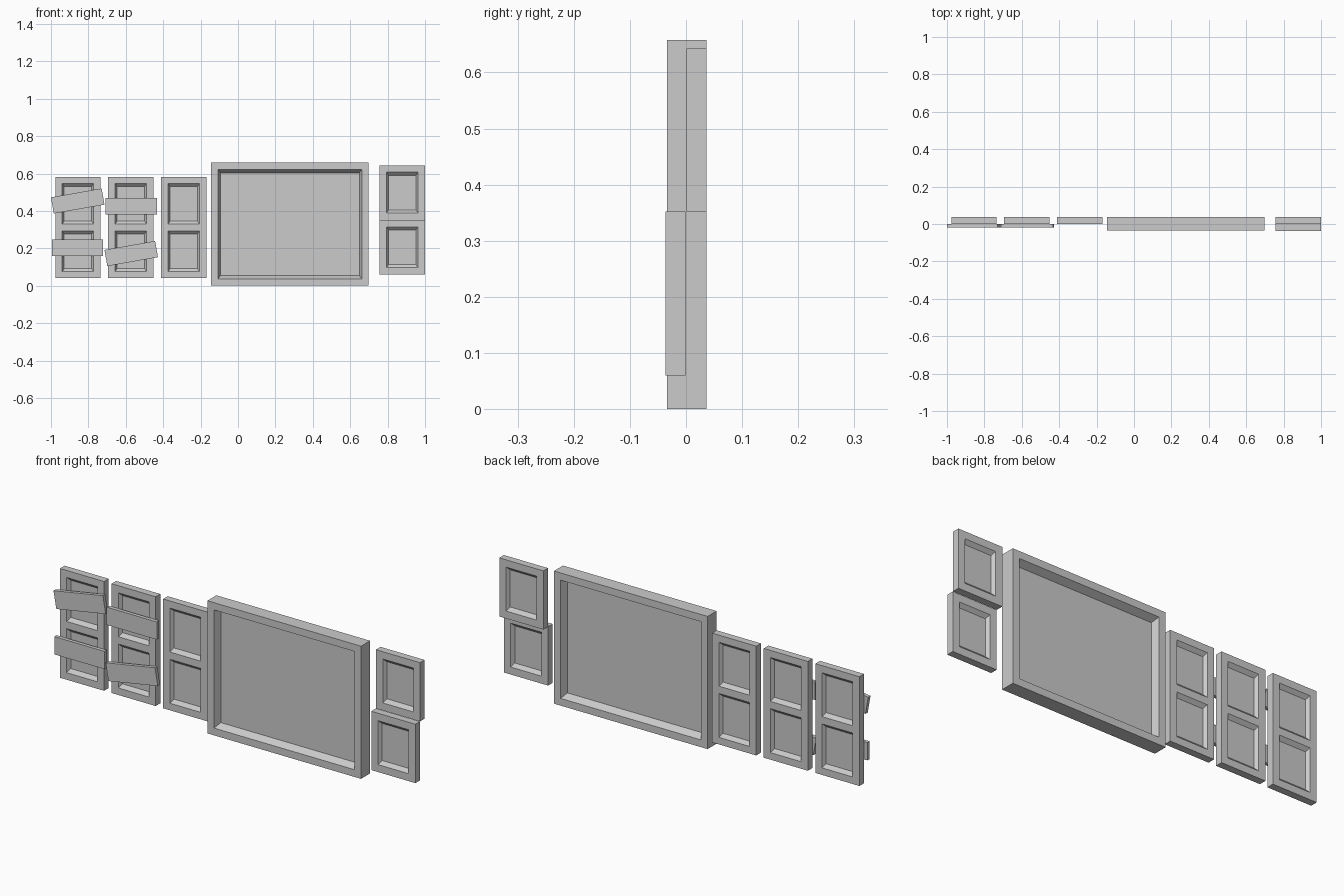
import bpy, bmesh, math
from mathutils import Matrix

if "Cube" in bpy.data.objects:
    bpy.data.objects.remove(bpy.data.objects["Cube"])


def finish(name, bm):
    bmesh.ops.remove_doubles(bm, verts=bm.verts, dist=1e-5)
    bmesh.ops.recalc_face_normals(bm, faces=bm.faces)
    me = bpy.data.meshes.new(name)
    bm.to_mesh(me)
    bm.free()
    ob = bpy.data.objects.new(name, me)
    bpy.context.collection.objects.link(ob)
    return ob


def window(name, x, z, y, margin, openings, slope, pane=0.003):
    """Framed slab with sloped recesses on both sides down to a thin pane."""
    bm = bmesh.new()

    def quad(*pts):
        bm.faces.new([bm.verts.new(p) for p in pts])

    xs = [x[0], x[0] + margin, x[1] - margin, x[1]]
    zs = [z[0]] + [v for o in openings for v in o] + [z[1]]
    mid = (y[0] + y[1]) / 2
    dx, dz = slope
    for yy, yp in ((y[0], mid - pane / 2), (y[1], mid + pane / 2)):
        for i in range(3):
            for j in range(len(zs) - 1):
                a, b, c, d = xs[i], xs[i + 1], zs[j], zs[j + 1]
                outer = [(a, yy, c), (b, yy, c), (b, yy, d), (a, yy, d)]
                if i == 1 and j % 2 == 1:
                    # sloped reveal and pane
                    inner = [(a + dx, yp, c + dz), (b - dx, yp, c + dz),
                             (b - dx, yp, d - dz), (a + dx, yp, d - dz)]
                    for k in range(4):
                        n = (k + 1) % 4
                        quad(outer[k], outer[n], inner[n], inner[k])
                    quad(*inner)
                else:
                    quad(*outer)
    # outer edges of the slab
    for xx in x:
        for c, d in zip(zs, zs[1:]):
            quad((xx, y[0], c), (xx, y[1], c), (xx, y[1], d), (xx, y[0], d))
    for zz in z:
        for a, b in zip(xs, xs[1:]):
            quad((a, y[0], zz), (b, y[0], zz), (b, y[1], zz), (a, y[1], zz))
    return finish(name, bm)


def plank(name, x, z, angle):
    bm = bmesh.new()
    mat = (Matrix.Translation((x, -0.0085, z))
           @ Matrix.Rotation(-math.radians(angle), 4, 'Y')
           @ Matrix.Diagonal((0.275, 0.018, 0.088, 1)))
    bmesh.ops.create_cube(bm, size=1, matrix=mat)
    return finish(name, bm)


BACK = (0.0005, 0.0365)
FRONT = (-0.0365, -0.0005)
SMALL = (0.011, 0.017)

# large picture window
window("picture_window", (-0.144, 0.699), (0.0, 0.658), (-0.034, 0.0365),
       0.037, [(0.036, 0.622)], (0.013, 0.018))

# three two-pane windows
for i, x0 in enumerate((-0.977, -0.694, -0.411)):
    window(f"two_pane_window_{i + 1}", (x0, x0 + 0.242), (0.04, 0.582), BACK,
           0.037, [(0.075, 0.293), (0.329, 0.547)], SMALL)

# sliding sash window: upper at the back, lower in front
window("upper_sash", (0.757, 0.999), (0.352, 0.643), BACK, 0.037,
       [(0.389, 0.607)], SMALL)
window("lower_sash", (0.757, 0.999), (0.06, 0.352), FRONT, 0.037,
       [(0.097, 0.315)], SMALL)

# boards nailed over two windows
for i, p in enumerate(((-0.857, 0.453, 10), (-0.858, 0.202, 0),
                       (-0.571, 0.425, 0), (-0.571, 0.172, 10))):
    plank(f"board_{i + 1}", *p)
